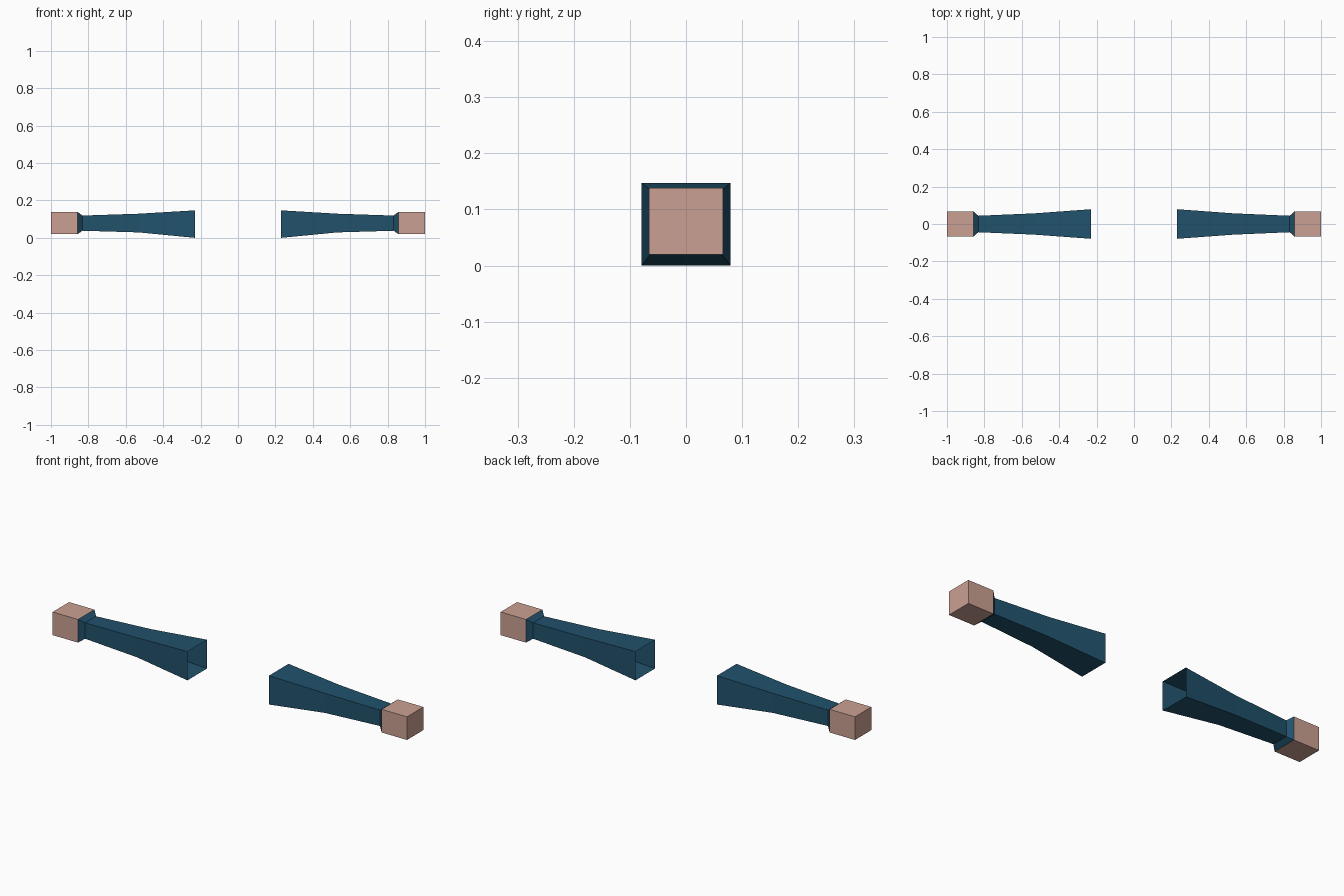
import bpy

if "Cube" in bpy.data.objects:
    bpy.data.objects.remove(bpy.data.objects["Cube"])


def material(name, rgb):
    m = bpy.data.materials.new(name)
    m.diffuse_color = (*rgb, 1)
    m.use_nodes = True
    m.node_tree.nodes["Principled BSDF"].inputs["Base Color"].default_value = m.diffuse_color
    return m


sleeve_blue = material("sleeve blue", (0.0152, 0.084, 0.15))
skin = material("skin", (0.597, 0.352, 0.287))


def loft(name, sections, mat, side, capped):
    """Square tube through sections of (x, half width, bottom z, top z)."""
    verts, faces = [], []
    for x, w, lo, hi in sections:
        verts += [(x * side, -w, lo), (x * side, w, lo),
                  (x * side, w, hi), (x * side, -w, hi)]
    for s in range(len(sections) - 1):
        for i in range(4):
            j = (i + 1) % 4
            faces.append((s * 4 + i, s * 4 + j, s * 4 + 4 + j, s * 4 + 4 + i))
    if capped:
        n = len(verts)
        faces += [(0, 1, 2, 3), (n - 4, n - 3, n - 2, n - 1)]
    # Orient every face away from the tube's centre
    centre_x = side * (sections[0][0] + sections[-1][0]) / 2
    oriented = []
    for f in faces:
        a, b, c = (verts[f[k]] for k in range(3))
        u = [b[k] - a[k] for k in range(3)]
        v = [c[k] - b[k] for k in range(3)]
        normal = (u[1] * v[2] - u[2] * v[1], u[2] * v[0] - u[0] * v[2],
                  u[0] * v[1] - u[1] * v[0])
        mid = [sum(verts[i][k] for i in f) / 4 for k in range(3)]
        if len({verts[i][0] for i in f}) == 1:
            out = (mid[0] - centre_x, 0, 0)
        else:
            out = (0, mid[1], mid[2] - 0.077)
        dot = sum(p * q for p, q in zip(normal, out))
        oriented.append(f if dot > 0 else f[::-1])
    mesh = bpy.data.meshes.new(name)
    mesh.from_pydata(verts, [], oriented)
    mesh.materials.append(mat)
    obj = bpy.data.objects.new(name, mesh)
    bpy.context.collection.objects.link(obj)


for label, side in (("left", -1), ("right", 1)):
    # Hollow sleeve, open at the shoulder, flaring into a cuff
    loft(label + "_sleeve", [(0.23, 0.079, 0.0, 0.147),
                             (0.53, 0.057, 0.029, 0.129),
                             (0.832, 0.044, 0.038, 0.119),
                             (0.857, 0.066, 0.02, 0.138)],
         sleeve_blue, side, False)
    # Block hand
    loft(label + "_hand", [(0.857, 0.066, 0.02, 0.138),
                           (1.0, 0.066, 0.02, 0.138)], skin, side, True)
